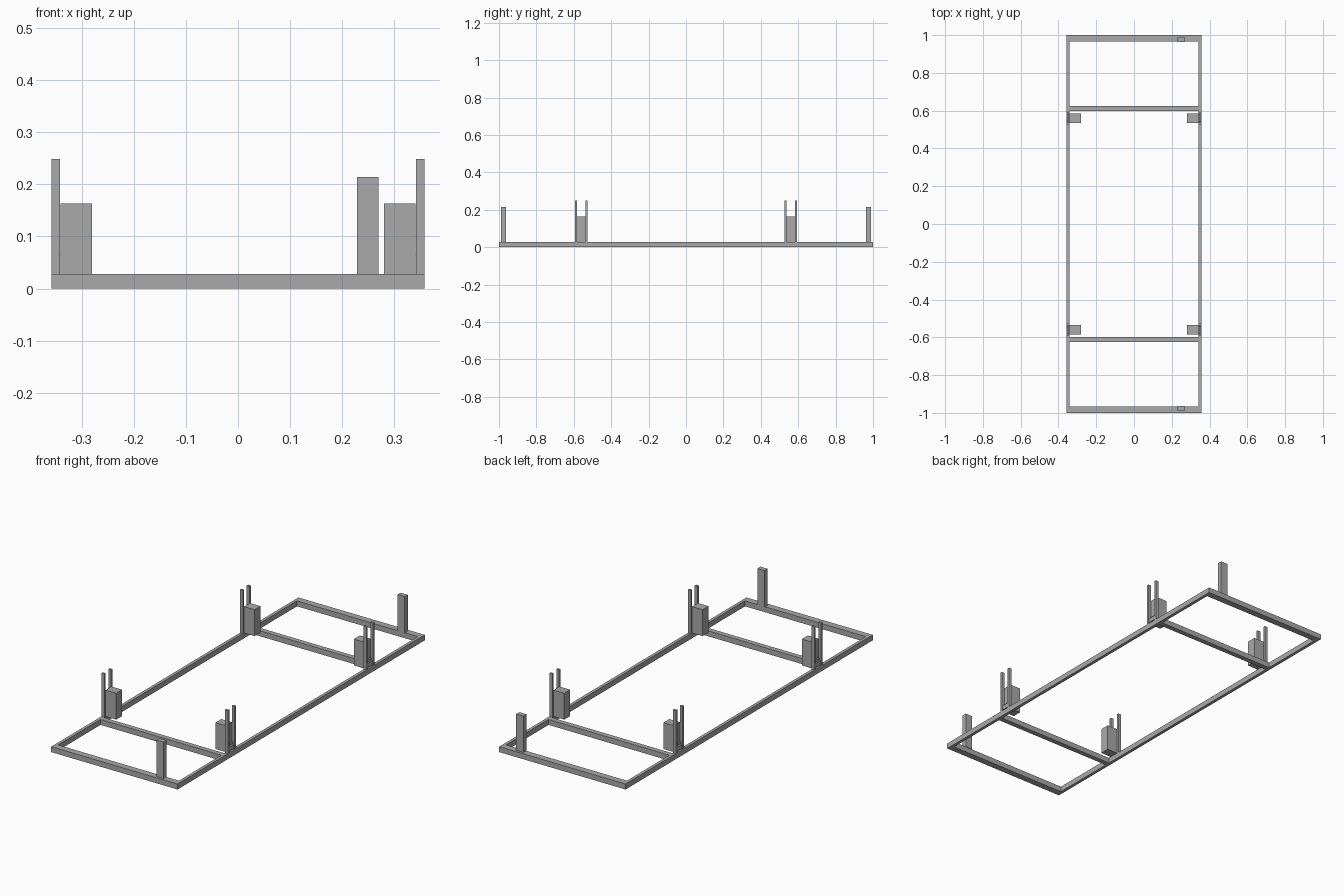
import bpy

cube = bpy.data.objects.get("Cube")
if cube:
    bpy.data.objects.remove(cube, do_unlink=True)

grey = bpy.data.materials.new("plain grey")
grey.use_nodes = True
COLOUR = (0.4, 0.4, 0.4, 1)
grey.diffuse_color = COLOUR
grey.node_tree.nodes["Principled BSDF"].inputs["Base Color"].default_value = COLOUR


def box(name, xs, ys, zs):
    """Box spanning the given ranges on each axis."""
    spans = (xs, ys, zs)
    bpy.ops.mesh.primitive_cube_add(size=1, location=[(a + b) / 2 for a, b in spans])
    obj = bpy.context.object
    obj.name = name
    obj.scale = [abs(b - a) for a, b in spans]
    bpy.ops.object.transform_apply(location=False, rotation=False, scale=True)
    obj.data.materials.append(grey)


def flip(span, sign):
    return span[0] * sign, span[1] * sign


HALF = 0.358   # half the frame width
INNER = 0.342  # inner face of the side rails
TOP = 0.028    # top of the frame
RAIL = (0, TOP)

# Long side rails
for side, sx in (("left", 1), ("right", -1)):
    box(side + "_side_rail", flip((INNER, HALF), sx), (-0.966, 0.966), RAIL)

for end, sy in (("front", -1), ("back", 1)):
    # End rail, cross rail and single end post
    box(end + "_end_rail", (-HALF, HALF), flip((0.966, 1), sy), RAIL)
    box(end + "_cross_rail", (-INNER, INNER), flip((0.598, 0.624), sy), RAIL)
    box(end + "_end_post", (0.229, 0.27), flip((0.963, 0.988), sy), (TOP, 0.214))

    for side, sx in (("left", 1), ("right", -1)):
        tag = end + "_" + side
        # Inboard block with a pair of slim uprights outside it
        box(tag + "_block", flip((0.281, 0.341), sx), flip((0.536, 0.584), sy), (TOP, 0.163))
        for place, ys in (("inner", (0.527, 0.538)), ("outer", (0.582, 0.593))):
            box(tag + "_" + place + "_upright", flip((INNER, HALF), sx), flip(ys, sy), (TOP, 0.249))
        # Small stepped bracket between the uprights
        box(tag + "_bracket", flip((0.341, 0.348), sx), flip((0.538, 0.582), sy), (TOP, 0.066))
        box(tag + "_bracket_pad", flip((0.348, 0.356), sx), flip((0.54, 0.58), sy), (0.034, 0.056))
